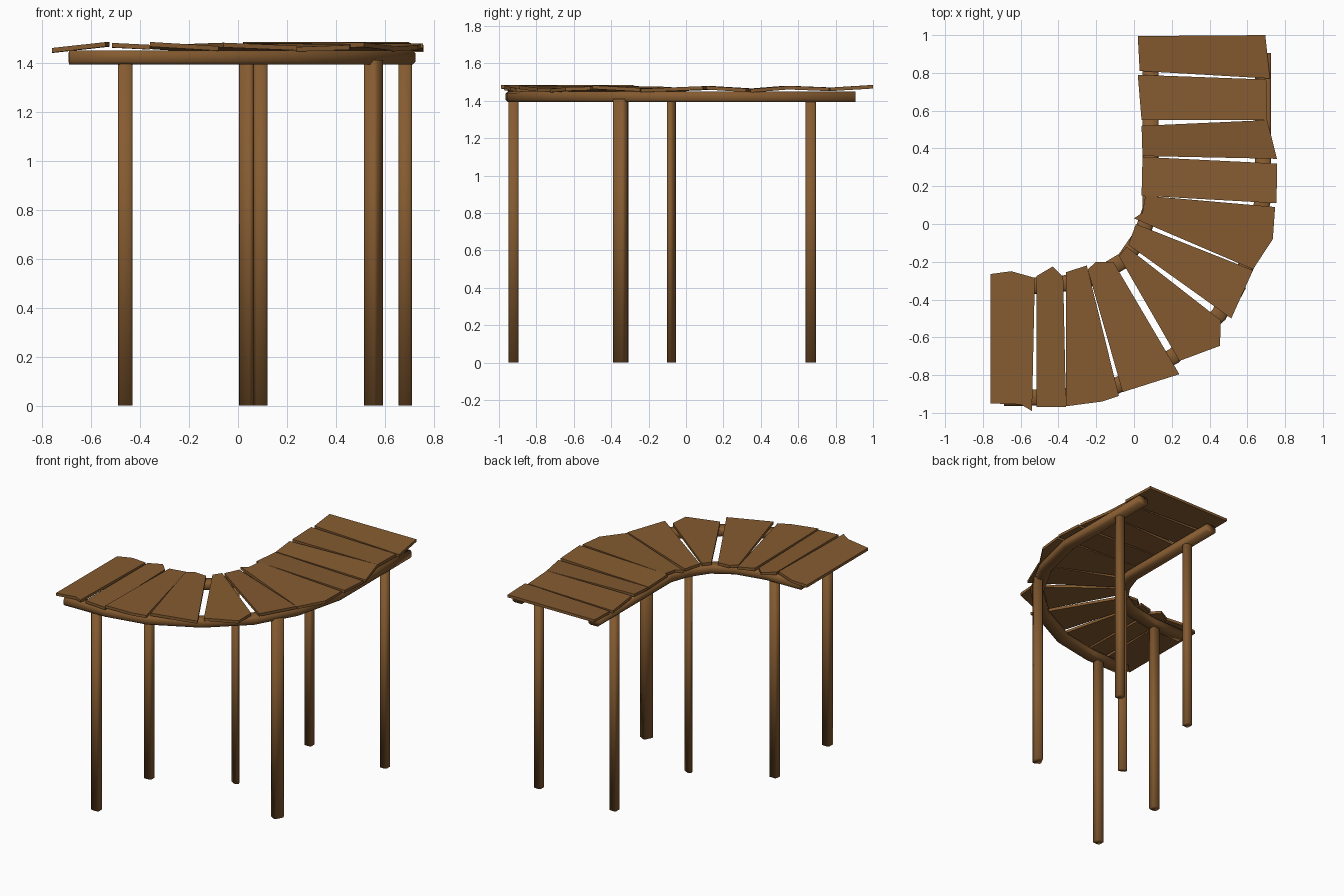
import bpy, bmesh, math
from mathutils import Vector

if "Cube" in bpy.data.objects:
    bpy.data.objects.remove(bpy.data.objects["Cube"])

wood = bpy.data.materials.new("brown wood")
wood.diffuse_color = (0.235, 0.105, 0.030, 1)
wood.use_nodes = True
wood.node_tree.nodes["Principled BSDF"].inputs["Base Color"].default_value = wood.diffuse_color


def finish(name, bm, smooth=False):
    bmesh.ops.recalc_face_normals(bm, faces=bm.faces)
    me = bpy.data.meshes.new(name)
    bm.to_mesh(me)
    bm.free()
    me.materials.append(wood)
    for p in me.polygons:
        p.use_smooth = smooth
    ob = bpy.data.objects.new(name, me)
    bpy.context.collection.objects.link(ob)
    return ob


def loft(bm, rings):
    """Skin closed rings of equal length and cap both ends."""
    vs = [[bm.verts.new(p) for p in r] for r in rings]
    n = len(vs[0])
    for a, b in zip(vs, vs[1:]):
        for i in range(n):
            bm.faces.new((a[i], a[(i + 1) % n], b[(i + 1) % n], b[i]))
    bm.faces.new(vs[0])
    bm.faces.new(vs[-1])


def chamfered(w, h, c):
    """Rectangle outline with cut corners."""
    w, h = w / 2, h / 2
    return [(-w, -h + c), (-w + c, -h), (w - c, -h), (w, -h + c),
            (w, h - c), (w - c, h), (-w + c, h), (-w, h - c)]


# Six supporting posts: x, y, width, depth, turn
posts = [(-0.46, -0.922, 0.06, 0.055, 0), (-0.46, -0.335, 0.06, 0.055, 0),
         (0.553, -0.35, 0.06, 0.071, -27), (0.035, -0.078, 0.059, 0.034, -27),
         (0.683, 0.667, 0.055, 0.055, 0), (0.093, 0.667, 0.055, 0.055, 0)]
for i, (x, y, w, d, turn) in enumerate(posts):
    a = math.radians(turn)
    prof = chamfered(w, d, 0.009)
    rings = [[(x + u * math.cos(a) - v * math.sin(a),
               y + u * math.sin(a) + v * math.cos(a), z) for u, v in prof]
             for z in (0.0, 1.41)]
    bm = bmesh.new()
    loft(bm, rings)
    finish(f"post_{i + 1}", bm, True)

# Two curved rails under the deck
rails = {
    "inner_rail": [(0.088, 0.905), (0.088, 0.08), (0.04, -0.06), (-0.05, -0.19),
                   (-0.2, -0.28), (-0.42, -0.325), (-0.69, -0.33)],
    "outer_rail": [(0.683, 0.905), (0.683, 0.13), (0.6, -0.21), (0.45, -0.48),
                   (0.21, -0.70), (-0.1, -0.86), (-0.38, -0.915), (-0.69, -0.922)],
}
for name, path in rails.items():
    pts = [Vector(p) for p in path]
    rings = []
    for i, p in enumerate(pts):
        t0 = (p - pts[i - 1]).normalized() if i else (pts[1] - p).normalized()
        t1 = (pts[i + 1] - p).normalized() if i < len(pts) - 1 else t0
        t = (t0 + t1).normalized()
        side = Vector((-t.y, t.x)) / max(0.5, t.dot(t0))
        rings.append([(p.x + side.x * u, p.y + side.y * u, 1.421 + v)
                      for u, v in chamfered(0.085, 0.058, 0.012)])
    bm = bmesh.new()
    loft(bm, rings)
    finish(name, bm, True)

# Deck planks: mid height, tilt, outline (first two points are the leading edge)
planks = [
    (1.478, -.06, [(.02, .995), (.695, 1.0), (.72, .77), (.03, .81)]),
    (1.475, .04, [(.02, .79), (.70, .765), (.705, .55), (.04, .55)]),
    (1.472, -.08, [(.04, .52), (.705, .55), (.757, .345), (.045, .36)]),
    (1.472, .06, [(.045, .355), (.757, .32), (.755, .11), (.04, .15)]),
    (1.473, -.04, [(.06, .15), (.747, .09), (.735, -.08), (.63, -.24), (0, .03), (.045, .06)]),
    (1.473, .05, [(.01, .0), (.63, -.245), (.515, -.50), (-.03, -.11)]),
    (1.472, -.04, [(-.04, -.12), (.46, -.51), (.455, -.645), (.24, -.725), (-.08, -.17)]),
    (1.473, .04, [(-.11, -.2), (.24, -.795), (-.06, -.89), (-.245, -.24), (-.2, -.2)]),
    (1.473, .06, [(-.25, -.22), (-.08, -.91), (-.17, -.94), (-.36, -.965), (-.36, -.255)]),
    (1.476, .05, [(-.375, -.28), (-.36, -.97), (-.515, -.97), (-.515, -.275), (-.43, -.225)]),
    (1.472, -.11, [(-.525, -.285), (-.54, -.99), (-.6, -.955), (-.76, -.95), (-.76, -.265),
                   (-.65, -.25)]),
]
for i, (zmid, tilt, outline) in enumerate(planks):
    pts = [Vector(p) for p in outline]
    edge = (pts[1] - pts[0]).normalized()
    across = Vector((edge.y, -edge.x))
    c = sum(pts, Vector((0, 0))) / len(pts)
    top = [(p.x, p.y, zmid + tilt * (p - c).dot(across)) for p in pts]
    bm = bmesh.new()
    loft(bm, [[(x, y, z - 0.019) for x, y, z in top], top])
    finish(f"plank_{i + 1}", bm)
